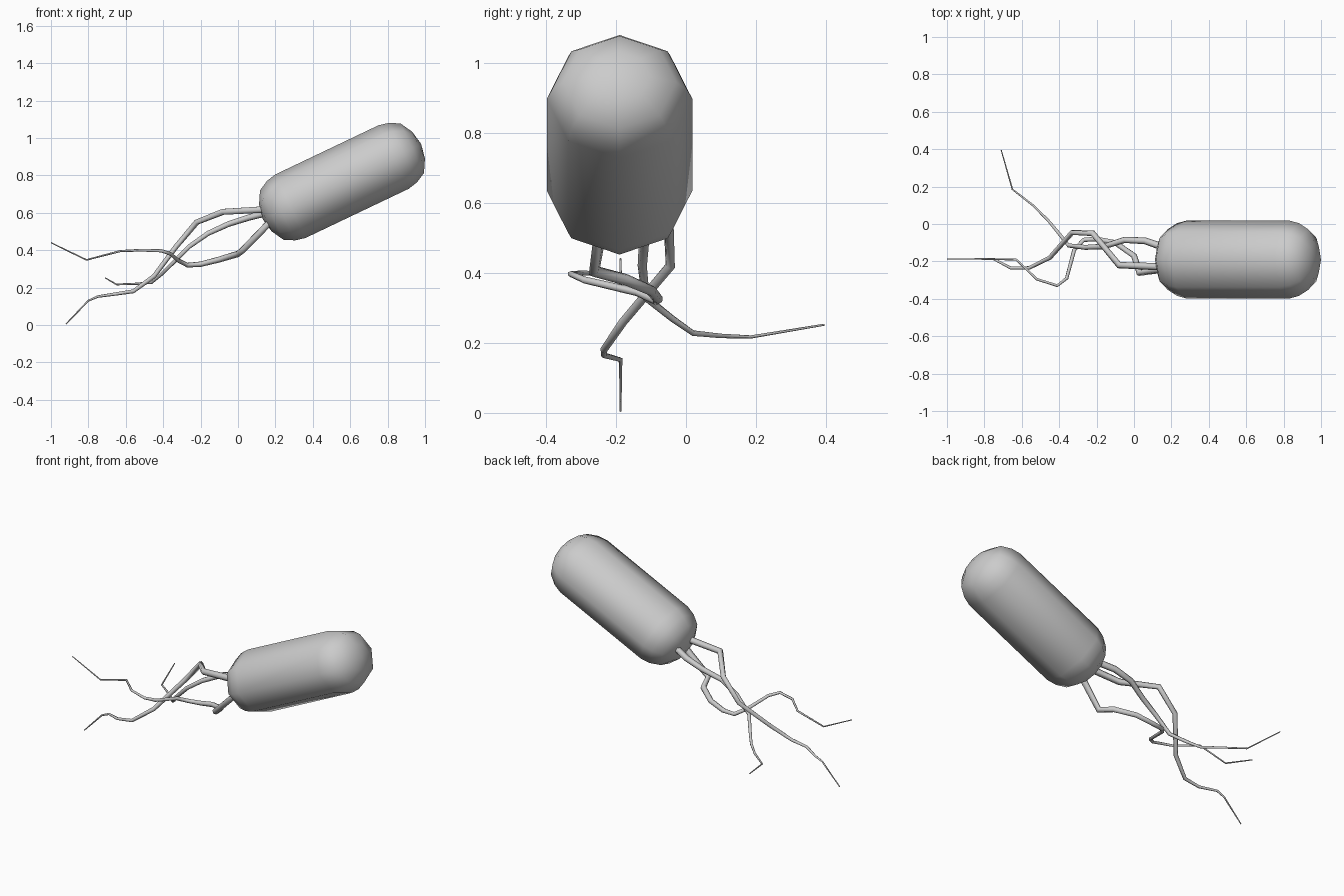
import bpy, bmesh, math
from mathutils import Vector

cube = bpy.data.objects.get("Cube")
if cube:
    bpy.data.objects.remove(cube)

grey = bpy.data.materials.new("plain_grey")
grey.use_nodes = True
COLOUR = (0.6, 0.6, 0.6, 1)
grey.diffuse_color = COLOUR
grey.node_tree.nodes["Principled BSDF"].inputs["Base Color"].default_value = COLOUR


def finish(obj):
    obj.data.materials.append(grey)
    for p in obj.data.polygons:
        p.use_smooth = True


# Capsule body: eight-sided rings along a tilted axis, domed at both ends
near, far = Vector((0.28, -0.19, 0.635)), Vector((0.832, -0.19, 0.898))
axis = (far - near).normalized()
side = Vector((0, 1, 0))
up = axis.cross(side)
HALF_WIDTH, HALF_HEIGHT, SIDES = 0.208, 0.188, 8
DOME = [(0, 1), (0.055, 0.935), (0.11, 0.78), (0.148, 0.42)]
TIP = 0.163

bm = bmesh.new()
stations = [(near - axis * d, s) for d, s in reversed(DOME)]
stations += [(far + axis * d, s) for d, s in DOME]
rings = []
for centre, s in stations:
    ring = []
    for i in range(SIDES):
        a = math.tau * i / SIDES
        ring.append(bm.verts.new(centre + s * (side * HALF_WIDTH * math.cos(a)
                                               + up * HALF_HEIGHT * math.sin(a))))
    rings.append(ring)
for r0, r1 in zip(rings, rings[1:]):
    for i in range(SIDES):
        j = (i + 1) % SIDES
        bm.faces.new((r0[i], r0[j], r1[j], r1[i]))
for ring, point in ((rings[0], near - axis * TIP), (rings[-1], far + axis * TIP)):
    tip = bm.verts.new(point)
    for i in range(SIDES):
        bm.faces.new((ring[i], ring[(i + 1) % SIDES], tip))
bmesh.ops.recalc_face_normals(bm, faces=bm.faces)
mesh = bpy.data.meshes.new("body")
bm.to_mesh(mesh)
bm.free()
body = bpy.data.objects.new("body", mesh)
bpy.context.collection.objects.link(body)
finish(body)


# Trailing tails: tapered tubes along kinked paths
def tail(name, points, root=0.02, end=0.003):
    curve = bpy.data.curves.new(name, 'CURVE')
    curve.dimensions = '3D'
    curve.bevel_depth = 1
    curve.bevel_resolution = 1
    curve.use_fill_caps = True
    spline = curve.splines.new('POLY')
    spline.points.add(len(points) - 1)
    for i, (p, co) in enumerate(zip(spline.points, points)):
        p.co = (*co, 1)
        p.radius = root + (end - root) * i / (len(points) - 1)
    obj = bpy.data.objects.new(name, curve)
    bpy.context.collection.objects.link(obj)
    bpy.ops.object.select_all(action='DESELECT')
    obj.select_set(True)
    bpy.context.view_layer.objects.active = obj
    bpy.ops.object.convert(target='MESH')
    finish(bpy.context.object)


tail("upper_tail", [
    (0.18, -0.23, 0.62), (-0.08, -0.22, 0.605), (-0.22, -0.05, 0.55),
    (-0.33, -0.045, 0.42), (-0.45, -0.18, 0.26), (-0.56, -0.235, 0.18),
    (-0.66, -0.235, 0.165), (-0.75, -0.187, 0.152), (-0.8, -0.187, 0.13),
    (-0.92, -0.187, 0.005)])
tail("middle_tail", [
    (0.2, -0.14, 0.61), (0.06, -0.09, 0.575), (-0.05, -0.085, 0.54),
    (-0.16, -0.12, 0.49), (-0.26, -0.125, 0.42), (-0.35, -0.115, 0.33),
    (-0.41, -0.04, 0.27), (-0.46, 0.02, 0.228), (-0.54, 0.1, 0.22),
    (-0.65, 0.185, 0.217), (-0.71, 0.395, 0.252)])
tail("lower_tail", [
    (0.2, -0.235, 0.58), (0.03, -0.262, 0.405), (0, -0.17, 0.38),
    (-0.1, -0.1, 0.35), (-0.2, -0.08, 0.325), (-0.27, -0.085, 0.32),
    (-0.32, -0.14, 0.345), (-0.36, -0.29, 0.38), (-0.41, -0.33, 0.397),
    (-0.52, -0.295, 0.4), (-0.63, -0.19, 0.395), (-0.81, -0.187, 0.348),
    (-1, -0.187, 0.44)])
